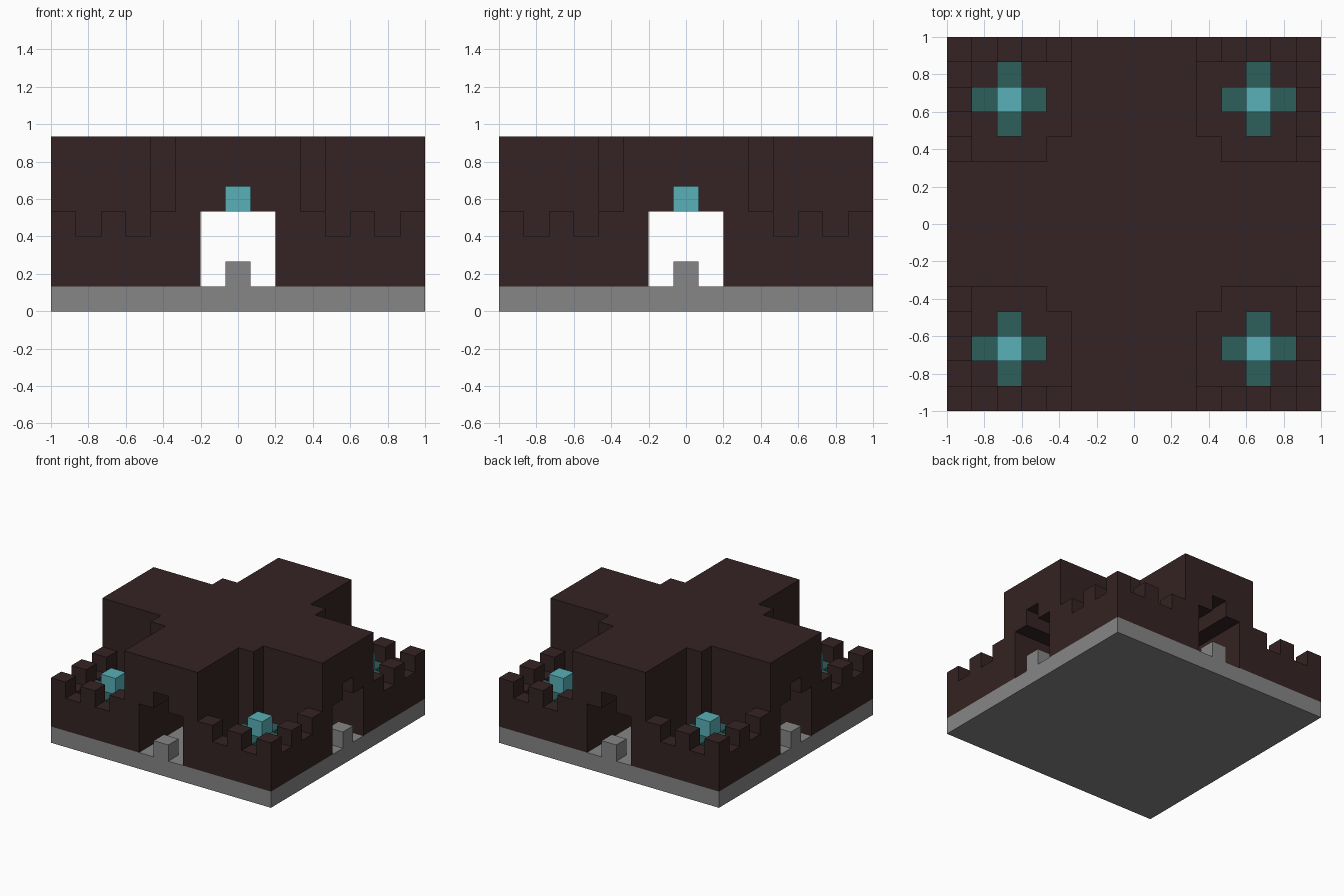
import bpy, bmesh
from mathutils import Matrix

U = 2 / 15  # size of one building block

if "Cube" in bpy.data.objects:
    bpy.data.objects.remove(bpy.data.objects["Cube"], do_unlink=True)


def material(name, rgb):
    mat = bpy.data.materials.new(name)
    mat.use_nodes = True
    mat.diffuse_color = (*rgb, 1)
    mat.node_tree.nodes["Principled BSDF"].inputs["Base Color"].default_value = (*rgb, 1)
    return mat


BROWN = material("dark brown brick", (0.036, 0.017, 0.017))
GREY = material("grey stone", (0.24, 0.24, 0.24))
TEAL = material("bright teal", (0.1, 0.44, 0.48))
DEEP = material("deep teal", (0.027, 0.115, 0.105))


def add_object(name, bm, mat, mirrored=False):
    bmesh.ops.recalc_face_normals(bm, faces=bm.faces)
    bmesh.ops.scale(bm, vec=(U, U, U), verts=bm.verts)
    mesh = bpy.data.meshes.new(name)
    bm.to_mesh(mesh)
    bm.free()
    mesh.materials.append(mat)
    obj = bpy.data.objects.new(name, mesh)
    bpy.context.collection.objects.link(obj)
    if mirrored:
        mod = obj.modifiers.new("four corners", "MIRROR")
        mod.use_axis = (True, True, False)
        mod.use_mirror_merge = False
    return obj


def boxes(name, mat, items, mirrored=False):
    """Boxes given as (centre x, centre y, bottom z, size x, size y, size z)."""
    bm = bmesh.new()
    for x, y, z, sx, sy, sz in items:
        m = Matrix.Translation((x, y, z + sz / 2)) @ Matrix.Diagonal((sx, sy, sz, 1))
        bmesh.ops.create_cube(bm, size=1, matrix=m)
    return add_object(name, bm, mat, mirrored)


def prism(name, mat, points, push, mirrored=False):
    """Extrude a flat outline of 3D points along a vector."""
    bm = bmesh.new()
    face = bm.faces.new([bm.verts.new(p) for p in points])
    ext = bmesh.ops.extrude_face_region(bm, geom=[face], use_keep_orig=True)
    moved = [e for e in ext["geom"] if isinstance(e, bmesh.types.BMVert)]
    bmesh.ops.translate(bm, vec=push, verts=moved)
    return add_object(name, bm, mat, mirrored)


# Base slab and gate posts
boxes("base_slab", GREY, [(0, 0, 0, 15, 15, 1)])
boxes("gate_posts", GREY, [(x, y, 1, 1, 1, 1) for x, y in ((0, 7), (0, -7), (7, 0), (-7, 0))])

# Cross-shaped keep with stepped inner corners
quarter = [(7.5, 2.5), (3.5, 2.5), (3.5, 3.5), (2.5, 3.5), (2.5, 7.5)]
outline = []
for _ in range(4):
    outline += [(x, y, 1) for x, y in quarter]
    quarter = [(-y, x) for x, y in quarter]
keep = prism("keep", BROWN, outline, (0, 0, 6))

# Stepped passages cut through the keep both ways
half = [(1.5, 0.5), (1.5, 4), (0.5, 4), (0.5, 5)]
arch = half + [(-a, z) for a, z in reversed(half)]
cutters = [
    prism("passage_cutter_a", BROWN, [(a, -9, z) for a, z in arch], (0, 18, 0)),
    prism("passage_cutter_b", BROWN, [(-9, a, z) for a, z in arch], (18, 0, 0)),
]
bpy.context.view_layer.objects.active = keep
for cutter in cutters:
    cutter.hide_render = True
    mod = keep.modifiers.new("passage", "BOOLEAN")
    mod.operation = "DIFFERENCE"
    mod.solver = "EXACT"
    mod.object = cutter
    bpy.ops.object.modifier_apply(modifier=mod.name)
    bpy.data.objects.remove(cutter, do_unlink=True)

# Ceiling lamp where the passages meet
boxes("ceiling_lamp", TEAL, [(0, 0, 4, 1, 1, 1)])

# Gate jambs: the keep is wider than its passages, so the corner walls start beside it
wall = [(2.5, 7.5), (7.5, 7.5), (7.5, 2.5), (6.5, 2.5), (6.5, 6.5), (2.5, 6.5)]
prism("corner_walls", BROWN, [(x, y, 1) for x, y in wall], (0, 0, 2), True)
boxes("courtyard_floors", BROWN, [(4.5, 4.5, 1, 4, 4, 1)], True)

# Battlements on every second block of the outer walls
spots = [(3, 7), (5, 7), (7, 7), (7, 5), (7, 3)]
boxes("battlements", BROWN, [(x, y, 3, 1, 1, 1) for x, y in spots], True)

# Courtyard crystals: raised centre with four lower arms
boxes("crystal_centres", TEAL, [(5, 5, 2, 1, 1, 2)], True)
arms = [(6, 5), (4, 5), (5, 6), (5, 4)]
boxes("crystal_arms", DEEP, [(x, y, 2, 1, 1, 1) for x, y in arms], True)
